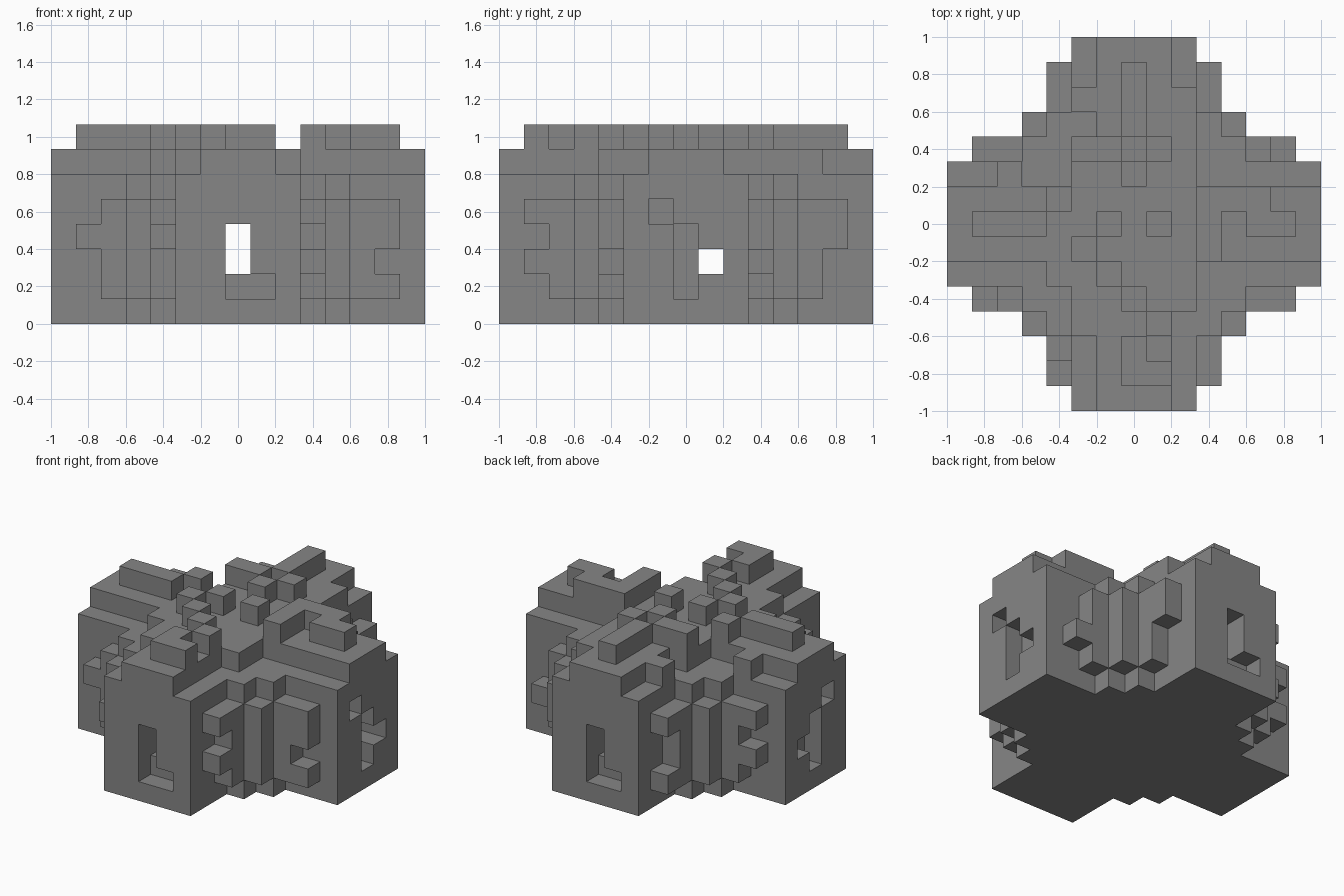
import bpy, bmesh
from mathutils import Vector

if "Cube" in bpy.data.objects:
    bpy.data.objects.remove(bpy.data.objects["Cube"], do_unlink=True)

U = 2 / 15  # edge of one block

grey = bpy.data.materials.new("stone_grey")
grey.use_nodes = True
grey.diffuse_color = (0.24, 0.24, 0.24, 1)
grey.node_tree.nodes["Principled BSDF"].inputs["Base Color"].default_value = (0.24, 0.24, 0.24, 1)


def box(x, y, z):
    """Cells in inclusive ranges; a single number is one cell thick."""
    spans = [(v, v) if isinstance(v, int) else v for v in (x, y, z)]
    (a, b), (c, d), (e, f) = spans
    return {(i, j, k) for i in range(a, b + 1)
            for j in range(c, d + 1) for k in range(e, f + 1)}


def union(*boxes):
    return set().union(*(box(*b) for b in boxes))


FULL, WALL, RELIEF = (-7, 7), (0, 5), (1, 4)

# Crossing arms with stepped inner corners
body = union(((-2, 2), FULL, WALL), (FULL, (-2, 2), WALL))
for sx in (-1, 1):
    for sy in (-1, 1):
        for x, y in ((3, 3), (3, 4), (4, 3)):
            body |= box(sx * x, sy * y, WALL)

# Tunnels and recesses in the arm ends
body -= union((0, FULL, (2, 3)), (FULL, 1, 2))
for s in (-1, 1):
    body -= union((s * 7, -1, 4), (s * 7, 0, (1, 3)), ((0, 1) if s > 0 else (-1, 0), -7 * s, 1))
body -= union((-1, 7, 1), (0, 7, 1), (0, -7, 1), (1, -7, 1))
body |= box(1, 7, 1)

# Raised relief on the arm sides
relief = set()
for sx in (-1, 1):
    for sy in (-1, 1):
        for x, y in ((4, 4), (3, 5), (5, 3)):
            relief |= box(sx * x, sy * y, RELIEF)
relief |= union((6, -3, 1), (6, -3, (3, 4)), (-6, -3, 3),
                (6, 3, 2), (-6, 3, 2), (-6, 3, 4),
                (3, -6, 2), (3, -6, 4), (-3, -6, 3),
                (3, 6, (3, 4)), (-3, 6, 1), (-3, 6, 4))

# Narrower roof cross with side notches
roof = union(((-1, 1), FULL, 6), (FULL, (-1, 1), 6), ((-2, 2), (-3, 3), 6),
             (2, (4, 5), 6), (-2, 5, 6), (-2, -4, 6), (-3, -2, 6), (-5, 2, 6))

# Blocks standing on the roof
ridge = union((3, (-1, 1), 7), ((4, 5), 1, 7), ((5, 6), 0, 7),
              ((-6, -4), 0, 7), (0, (4, 6), 7), (0, (-6, -5), 7), (1, -6, 7))
for x, y in ((1, -4), (1, 0), (-1, 0), (1, 3), (-1, 3), (-1, -2), (0, -3),
             (0, 2), (-2, -1), (-3, 1), (-2, 3)):
    ridge |= box(x, y, 7)

solid = body | relief | roof | ridge


def build(name, cells):
    """Skin the exposed sides of a set of cells."""
    bm = bmesh.new()
    for cell in sorted(cells):
        for axis in range(3):
            for s in (-1, 1):
                n = [0, 0, 0]
                n[axis] = s
                if tuple(c + d for c, d in zip(cell, n)) in solid:
                    continue
                n = Vector(n)
                u = Vector([float(i == (axis + 1) % 3) for i in range(3)])
                v = n.cross(u)
                mid = Vector(cell) + Vector((0, 0, 0.5)) + n / 2
                corners = [mid + (u * p + v * q) / 2
                           for p, q in ((-1, -1), (1, -1), (1, 1), (-1, 1))]
                bm.faces.new([bm.verts.new(c * U) for c in corners])
    bmesh.ops.remove_doubles(bm, verts=bm.verts, dist=U / 100)
    bmesh.ops.dissolve_limit(bm, angle_limit=0.01, verts=bm.verts, edges=bm.edges)
    mesh = bpy.data.meshes.new(name)
    bm.to_mesh(mesh)
    bm.free()
    mesh.materials.append(grey)
    bpy.context.collection.objects.link(bpy.data.objects.new(name, mesh))


build("cross_body", body)
build("side_relief", relief - body)
build("roof_cross", roof)
build("roof_blocks", ridge)
